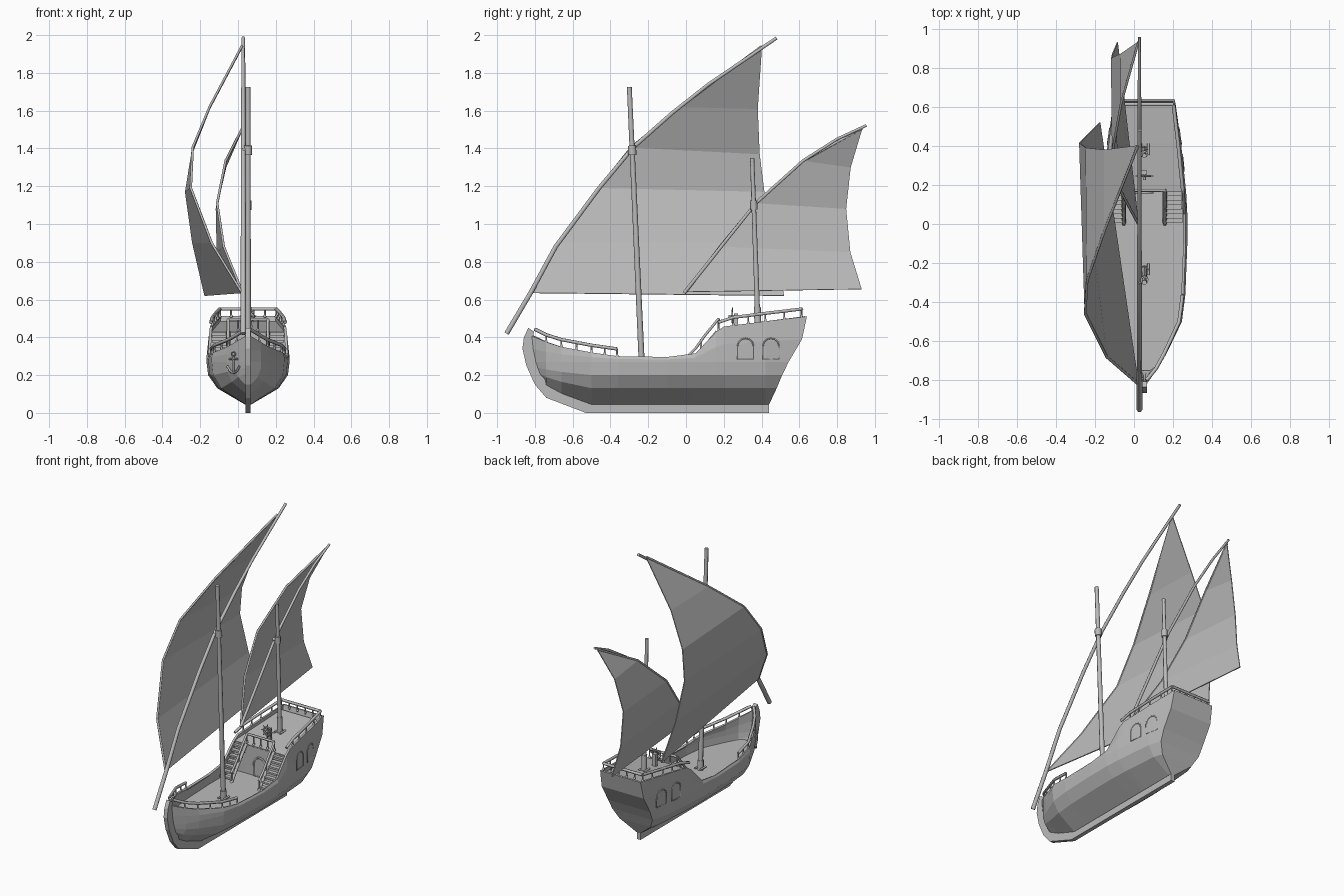
import bpy, bmesh, math
from mathutils import Vector
from mathutils.bvhtree import BVHTree

if "Cube" in bpy.data.objects:
    bpy.data.objects.remove(bpy.data.objects["Cube"])

CX = 0.053  # centreline of the hull
grey = bpy.data.materials.new("plain grey")
grey.use_nodes = True
grey.diffuse_color = (0.5, 0.5, 0.5, 1)
grey.node_tree.nodes["Principled BSDF"].inputs["Base Color"].default_value = (0.5, 0.5, 0.5, 1)


def add(name, data):
    ob = bpy.data.objects.new(name, data)
    bpy.context.collection.objects.link(ob)
    data.materials.append(grey)
    return ob


def mesh(name, verts, faces, thick=0, offset=0):
    bm = bmesh.new()
    vs = [bm.verts.new(v) for v in verts]
    for f in faces:
        bm.faces.new([vs[i] for i in f])
    bmesh.ops.recalc_face_normals(bm, faces=bm.faces)
    me = bpy.data.meshes.new(name)
    bm.to_mesh(me)
    bm.free()
    ob = add(name, me)
    if thick:
        m = ob.modifiers.new("thickness", "SOLIDIFY")
        m.thickness, m.offset = thick, offset
    return ob


def grid(name, rows, thick=0, offset=0):
    n = len(rows[0])
    faces = [(i * n + j, i * n + j + 1, (i + 1) * n + j + 1, (i + 1) * n + j)
             for i in range(len(rows) - 1) for j in range(n - 1)]
    return mesh(name, [p for r in rows for p in r], faces, thick, offset)


def tube(name, pts, radius, end_radius=None, closed=False, res=1):
    cu = bpy.data.curves.new(name, "CURVE")
    cu.dimensions = "3D"
    cu.bevel_depth, cu.bevel_resolution, cu.use_fill_caps = 1, res, True
    sp = cu.splines.new("POLY")
    sp.points.add(len(pts) - 1)
    sp.use_cyclic_u = closed
    end = radius if end_radius is None else end_radius
    for i, p in enumerate(pts):
        sp.points[i].co = (*p, 1)
        sp.points[i].radius = radius + (end - radius) * i / (len(pts) - 1)
    return add(name, cu)


def box(name, lo, hi):
    v = [(x, y, z) for x in (lo[0], hi[0]) for y in (lo[1], hi[1]) for z in (lo[2], hi[2])]
    return mesh(name, v, [(0, 1, 3, 2), (4, 6, 7, 5), (0, 4, 5, 1), (2, 3, 7, 6), (0, 2, 6, 4), (1, 5, 7, 3)])


def interp(table, t):
    for (a, va), (b, vb) in zip(table, table[1:]):
        if t <= b:
            return va + (vb - va) * max(0, t - a) / (b - a)
    return table[-1][1]


# Hull lofted through stations: y, half width, keel height, top height
STEM = [(0.05, -0.52), (0.13, -0.71), (0.2, -0.775), (0.3, -0.81), (0.43, -0.825)]
STERN = [(0.045, 0.44), (0.13, 0.48), (0.25, 0.53), (0.37, 0.61), (0.51, 0.64)]
STATIONS = [(None, 0.01, 0.17, 0.41), (-0.74, 0.07, 0.14, 0.375), (-0.66, 0.115, 0.1, 0.35),
            (-0.5, 0.192, 0.045, 0.32), (-0.36, 0.21, 0.045, 0.3), (-0.1, 0.22, 0.045, 0.296),
            (0.05, 0.22, 0.045, 0.315), (0.16, 0.214, 0.045, 0.43), (0.2, 0.21, 0.045, 0.457),
            (0.42, 0.187, 0.045, 0.485), (9, 0.16, 0.045, 0.51)]
WIDTHS = (0.08, 0.74, 0.96, 1, 1, 0.96)
rows = []
for y, half, zb, top in STATIONS:
    zs = [zb + (0.27 - zb) * f for f in (0, 0.38, 0.69, 1)] + [(0.27 + top) / 2, top]
    side = []
    for z, w in zip(zs, WIDTHS):
        py = interp(STEM, z) if y is None else interp(STERN, z) if y == 9 else y
        side.append((half * w, py, z))
    rows.append([(CX - a, b, c) for a, b, c in reversed(side)] + [(CX + a, b, c) for a, b, c in side])
n = 12
verts = [p for r in rows for p in r]
faces = [(i * n + j, i * n + j + 1, (i + 1) * n + j + 1, (i + 1) * n + j)
         for i in range(len(rows) - 1) for j in range(n - 1)]
last = (len(rows) - 1) * n
for base in (0, last):  # close the bow and the transom
    faces += [(base + j, base + j + 1, base + n - 2 - j, base + n - 1 - j) for j in range(5)]
hull = mesh("hull", verts, faces, 0.014, -1)
tree = BVHTree.FromPolygons([Vector(v) for v in verts], faces)


def half_at(y, z):
    hit = tree.ray_cast(Vector((2, y, z)), Vector((-1, 0, 0)))[0]
    return hit.x - CX if hit else 0.01


SHEER = [(-0.81 if s[0] is None else 0.63 if s[0] == 9 else s[0], s[3]) for s in STATIONS]

# Keel and stem timber
outer = [(0.44, 0), (-0.53, 0), (-0.74, 0.08), (-0.8, 0.15), (-0.845, 0.25), (-0.866, 0.34), (-0.858, 0.4), (-0.835, 0.45)]
inner = [(0.44, 0.06), (-0.5, 0.06), (-0.69, 0.13), (-0.755, 0.2), (-0.79, 0.27), (-0.805, 0.34), (-0.81, 0.39), (-0.805, 0.43)]
grid("keel_and_stem", [[(CX, *p) for p in outer], [(CX, *p) for p in inner]], 0.028)

# Decks and the bulkhead between them
def deck(name, ys, z_of):
    sides = [(y, half_at(y, z_of(y)) - 0.005, z_of(y)) for y in ys]
    grid(name, [[(CX - h, y, z), (CX + h, y, z)] for y, h, z in sides], 0.012)


deck("main_deck", [-0.75, -0.66, -0.5, -0.36, -0.1, 0.05, 0.18], lambda y: 0.22)
deck("poop_deck", [0.165, 0.2, 0.42, 0.61], lambda y: interp(SHEER, y) - (0.012 if y < 0.18 else 0.03))
grid("bulkhead", [[(CX + s * (half_at(0.17, z) - 0.005), 0.17, z) for s in (-1, 1)] for z in (0.21, 0.3, 0.42)], 0.012)

# Arched door and hull windows
def arch(c, w, z0, z1):
    r = w / 2
    return [(c - r, z0)] + [(c - r * math.cos(math.pi * i / 6), z1 - r + r * math.sin(math.pi * i / 6))
                            for i in range(7)] + [(c + r, z0)]


pts = [(x, 0.161, z) for x, z in arch(CX, 0.085, 0.23, 0.36)]
tube("door_frame", pts, 0.006, closed=True)
mesh("door", pts, [range(len(pts))], 0.004)
for s in (-1, 1):
    for yc in (0.315, 0.45):
        frame = [(CX + s * half_at(y, z), y, z) for y, z in arch(yc, 0.085, 0.285, 0.395)]
        tube("window_frame", frame, 0.004, closed=True)

# Stairs with sloping rails on both sides
for s in (-1, 1):
    for i in range(7):
        y, z = 0.005 + i * 0.023, 0.25 + i * 0.027
        xs = sorted((CX + s * 0.105, CX + s * (0.196 if i < 3 else 0.19)))
        box("stair_tread", (xs[0], y, z - 0.012), (xs[1], y + 0.03, z))
    x = CX + s * 0.105
    tube("stair_stringer", [(x, 0, 0.22), (x, 0.08, 0.325), (x, 0.165, 0.43)], 0.011)
    tube("stair_rail", [(x, 0, 0.29), (x, 0.05, 0.34), (x, 0.1, 0.41), (x, 0.17, 0.495)], 0.008)
    for y, z in ((0.005, 0.22), (0.08, 0.32)):
        tube("stair_post", [(x, y, z), (x, y, z + 0.07)], 0.006)

# Railings with turned posts
def post(p, h):
    x, y, z = p
    tube("rail_post", [(x, y, z - 0.01), (x, y, z + h)], 0.005)
    tube("rail_post_foot", [(x, y, z), (x, y, z + 0.013)], 0.009, 0.005)


def rail_point(s, y, inset):
    z = interp(SHEER, y)
    return Vector((CX + s * max(0.01, half_at(y, z - 0.004) - inset), y, z))


UP = Vector((0, 0, 1))
for s in (-1, 1):
    for name, ys, h in (("bow_rail", (-0.8, -0.74, -0.66, -0.58, -0.5, -0.43, -0.365), 0.038),
                        ("poop_rail", (0.17, 0.25, 0.33, 0.42, 0.52, 0.61), 0.042)):
        pts = [rail_point(s, y, 0.008) for y in ys]
        tube(name, [p + UP * h for p in pts], 0.0095)
        for p in pts[1:]:
            post(p, h)
stern = [rail_point(s, 0.612, 0.008) for s in (-1, 1)]
tube("stern_rail", [p + UP * 0.042 for p in stern], 0.0095)
for i in range(1, 5):
    post(stern[0].lerp(stern[1], i / 5), 0.042)
tube("poop_front_rail", [(CX + s * 0.105, 0.172, 0.495) for s in (-1, 1)], 0.008)
for i in range(5):
    post((CX - 0.105 + i * 0.0525, 0.172, 0.435), 0.06)

# Steering wheel on its stand
hub = Vector((CX, 0.245, 0.512))
tube("wheel_axle", [hub - Vector((0, 0.02, 0)), hub + Vector((0, 0.03, 0))], 0.008)
box("wheel_stand", (CX - 0.014, 0.253, 0.43), (CX + 0.014, 0.275, 0.525))
spokes = [Vector((math.cos(i * math.pi / 4), 0, math.sin(i * math.pi / 4))) for i in range(8)]
tube("wheel_rim", [hub + d * 0.031 for d in spokes], 0.005, closed=True)
for d in spokes:
    tube("wheel_spoke", [hub, hub + d * 0.046], 0.003)

# Masts with thick feet and yard collars: foot, top, foot height, collar height, radius
for name, a, b, foot, collar, r in (
        ("main_mast", (CX, -0.232, 0.21), (CX, -0.3, 1.725), 0.08, 1.39, 0.016),
        ("mizzen_mast", (CX, 0.382, 0.43), (CX, 0.35, 1.35), 0.13, 1.1, 0.014)):
    a, b = Vector(a), Vector(b)
    tube(name, [a, b], r, r * 0.8, res=2)
    at = lambda z: a.lerp(b, (z - a.z) / (b.z - a.z))
    tube(name + "_foot", [a, at(a.z + foot)], r * 1.3, res=2)
    tube(name + "_collar", [at(collar - 0.025), at(collar + 0.025)], r * 1.35, res=2)
    tube(name + "_lashing", [at(collar) + Vector((-0.03, -0.01, 0)), at(collar)], r * 0.8)
    for s in (-1, 1):
        tube(name + "_cleat", [a + Vector((s * 0.02, -0.03, 0.03)), a + Vector((s * 0.02, 0.03, 0.03))], 0.007)

# Curved yards
YX = 0.028
main_yard = [(-0.95, 0.42), (-0.82, 0.64), (-0.69, 0.88), (-0.46, 1.19), (-0.28, 1.405), (-0.07, 1.59), (0.12, 1.74), (0.48, 1.985)]
mizzen_yard = [(-0.01, 0.635), (0.17, 0.86), (0.37, 1.11), (0.62, 1.335), (0.8, 1.45), (0.955, 1.522)]
tube("main_yard", [(YX, *p) for p in main_yard], 0.015, 0.01)
tube("mizzen_yard", [(YX, *p) for p in mizzen_yard], 0.011, 0.008)

# Billowing sails: rows of leading edge point and trailing edge point
def sail(name, luff, leech):
    grid(name, [[a, b] for a, b in zip(luff, leech)], 0.006)
    tube(name + "_edge_rope", luff, 0.007)


sail("main_sail",
     [(0.022, -0.82, 0.635), (-0.14, -0.68, 0.9), (-0.25, -0.46, 1.19), (-0.24, -0.29, 1.405), (-0.15, -0.03, 1.62), (0.02, 0.4, 1.94)],
     [(-0.175, 0.52, 0.62), (-0.24, 0.455, 0.9), (-0.278, 0.415, 1.17), (-0.245, 0.39, 1.37), (-0.15, 0.38, 1.61), (0.022, 0.402, 1.935)])
sail("mizzen_sail",
     [(0.022, 0.0, 0.64), (-0.075, 0.18, 0.88), (-0.11, 0.37, 1.11), (-0.065, 0.62, 1.335), (0.022, 0.93, 1.505)],
     [(-0.085, 0.93, 0.655), (-0.11, 0.87, 0.85), (-0.115, 0.848, 1.08), (-0.065, 0.872, 1.3), (0.022, 0.932, 1.5)])

# Anchor lying against the bow
def on_bow(x, z):
    hit = tree.ray_cast(Vector((x, -2, z)), Vector((0, 1, 0)))[0]
    return hit + Vector((-0.004, -0.006, 0))


AX = -0.02
ring = [math.pi * i / 4 for i in range(8)]
tube("anchor_shank", [on_bow(AX, z) for z in (0.21, 0.25, 0.3)], 0.006)
tube("anchor_stock", [on_bow(AX + d, 0.285) for d in (-0.022, 0, 0.022)], 0.005)
tube("anchor_arms", [on_bow(AX + d, 0.21 + d * d * 36) for d in (-0.032, -0.018, 0, 0.018, 0.032)], 0.006)
tube("anchor_ring", [on_bow(AX + 0.011 * math.cos(t), 0.312 + 0.011 * math.sin(t)) for t in ring], 0.003, closed=True)
